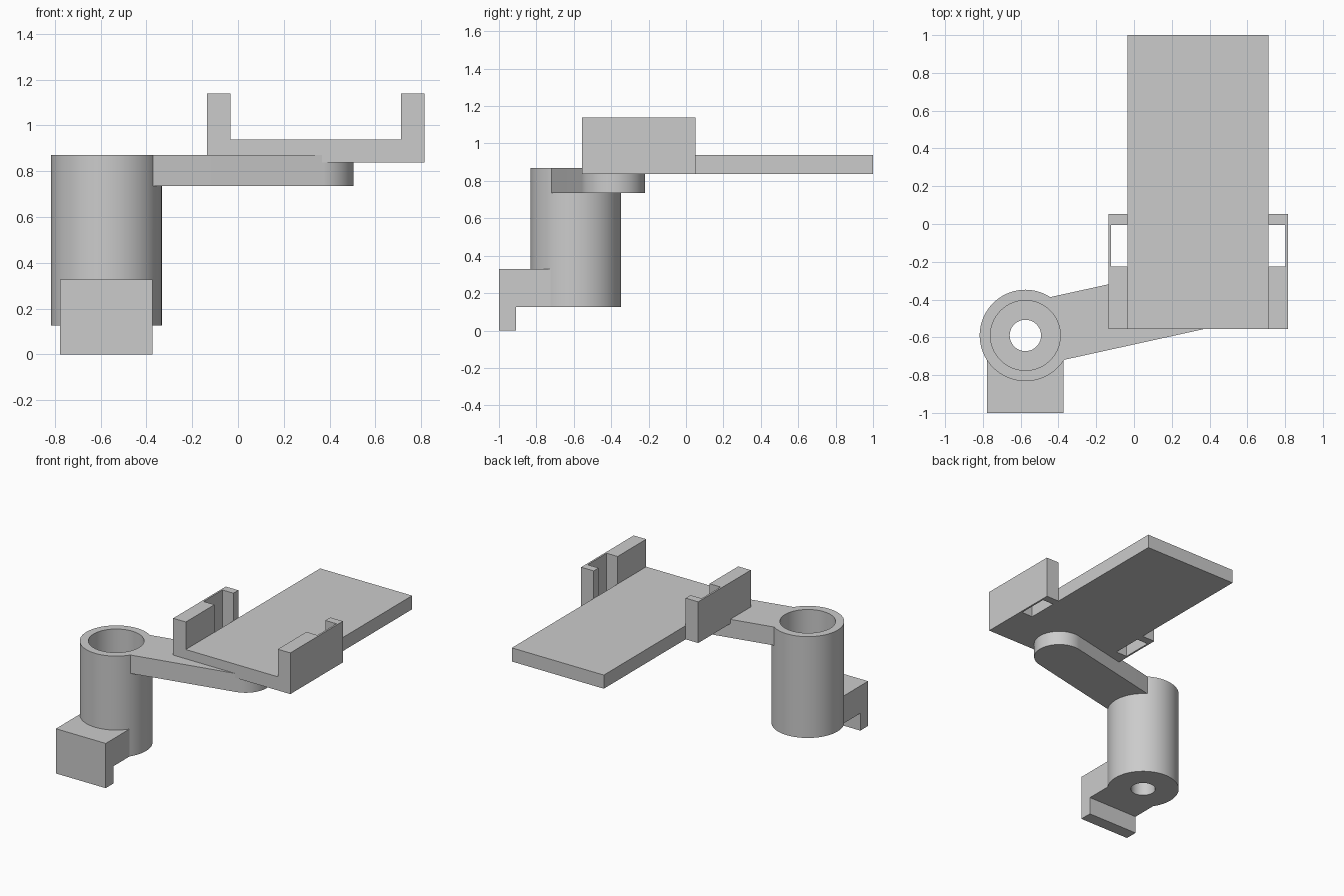
import bpy, bmesh
from math import atan2, cos, sin, pi
from mathutils import Vector

cube = bpy.data.objects.get("Cube")
if cube:
    bpy.data.objects.remove(cube, do_unlink=True)

grey = bpy.data.materials.new("plain_grey")
grey.use_nodes = True
colour = (0.6, 0.6, 0.6, 1)
grey.diffuse_color = colour
grey.node_tree.nodes["Principled BSDF"].inputs["Base Color"].default_value = colour


def arc(centre, radius, start=0.0, sweep=2 * pi, steps=96):
    """Points along an arc; a full circle does not repeat its first point."""
    count = steps if sweep >= 2 * pi else steps + 1
    return [(centre[0] + radius * cos(start + sweep * i / steps),
             centre[1] + radius * sin(start + sweep * i / steps)) for i in range(count)]


def rect(x0, x1, y0, y1):
    return [(x0, y0), (x1, y0), (x1, y1), (x0, y1)]


def add_prism(bm, outline, low, high, sideways=False):
    """Extrude an outline along z, or a (y, z) outline along x."""
    def place(p, h):
        return (h, p[0], p[1]) if sideways else (p[0], p[1], h)
    base = bm.faces.new([bm.verts.new(place(p, low)) for p in outline])
    top = bmesh.ops.extrude_face_region(bm, geom=[base])["geom"]
    shift = Vector(place((0, 0), high - low))
    bmesh.ops.translate(bm, vec=shift, verts=[v for v in top if isinstance(v, bmesh.types.BMVert)])


def make(name, *prisms):
    bm = bmesh.new()
    for prism in prisms:
        add_prism(bm, *prism)
    bmesh.ops.recalc_face_normals(bm, faces=bm.faces)
    mesh = bpy.data.meshes.new(name)
    bm.to_mesh(mesh)
    bm.free()
    mesh.materials.append(grey)
    obj = bpy.data.objects.new(name, mesh)
    bpy.context.collection.objects.link(obj)
    return obj


def combine(target, tool, operation):
    """Apply an exact boolean and discard the tool."""
    tool.hide_render = True
    mod = target.modifiers.new("combine", "BOOLEAN")
    mod.operation, mod.object, mod.solver = operation, tool, "EXACT"
    bpy.context.view_layer.update()
    graph = bpy.context.evaluated_depsgraph_get()
    result = bpy.data.meshes.new_from_object(target.evaluated_get(graph))
    target.modifiers.clear()
    target.data = result
    bpy.data.objects.remove(tool, do_unlink=True)


# Hollow post with clip hook and swing arm
post = (-0.575, -0.59)
arm_end = (0.335, -0.39)
base_z, rim_z, half_arm = 0.127, 0.87, 0.17
bracket = make("post_and_arm", (arc(post, 0.242), base_z, rim_z))

hook_profile = [(-1, 0), (-0.91, 0), (-0.91, base_z), (post[1], base_z),
                (post[1], 0.328), (-1, 0.328)]
combine(bracket, make("clip_hook", (hook_profile, -0.777, -0.373, True)), "UNION")

angle = atan2(arm_end[1] - post[1], arm_end[0] - post[0])
side = (-sin(angle) * half_arm, cos(angle) * half_arm)
arm_outline = [(post[0] + side[0], post[1] + side[1]), (post[0] - side[0], post[1] - side[1])]
arm_outline += arc(arm_end, half_arm, angle - pi / 2, pi, 48)
combine(bracket, make("arm", (arm_outline, 0.735, rim_z)), "UNION")

# Wide bore above a floor with a smaller through hole
combine(bracket, make("bore", (arc(post, 0.185), 0.26, 1.0)), "DIFFERENCE")
combine(bracket, make("through_hole", (arc(post, 0.083, steps=64), 0.0, 0.5)), "DIFFERENCE")

# Flat tray with two side walls, each pocketed on the inside
mid, inner, skin, outer = 0.3395, 0.373, 0.462, 0.475
front, back, tray_z = -0.557, 0.052, 0.838


def wall(sign):
    plan = [(inner, front), (outer, front), (outer, back), (inner, back),
            (inner, -0.005), (skin, -0.005), (skin, -0.225), (inner, -0.225)]
    return [(mid + sign * x, y) for x, y in plan]


tray = make("tray",
            (rect(mid - inner, mid + inner, front, 1.0), tray_z, 0.938),
            (wall(-1), tray_z, 1.14),
            (wall(1), tray_z, 1.14))

# Smooth round surfaces, keep hard corners crisp
bpy.ops.object.select_all(action="DESELECT")
bracket.select_set(True)
bpy.context.view_layer.objects.active = bracket
bpy.ops.object.shade_smooth_by_angle(angle=pi / 6)
